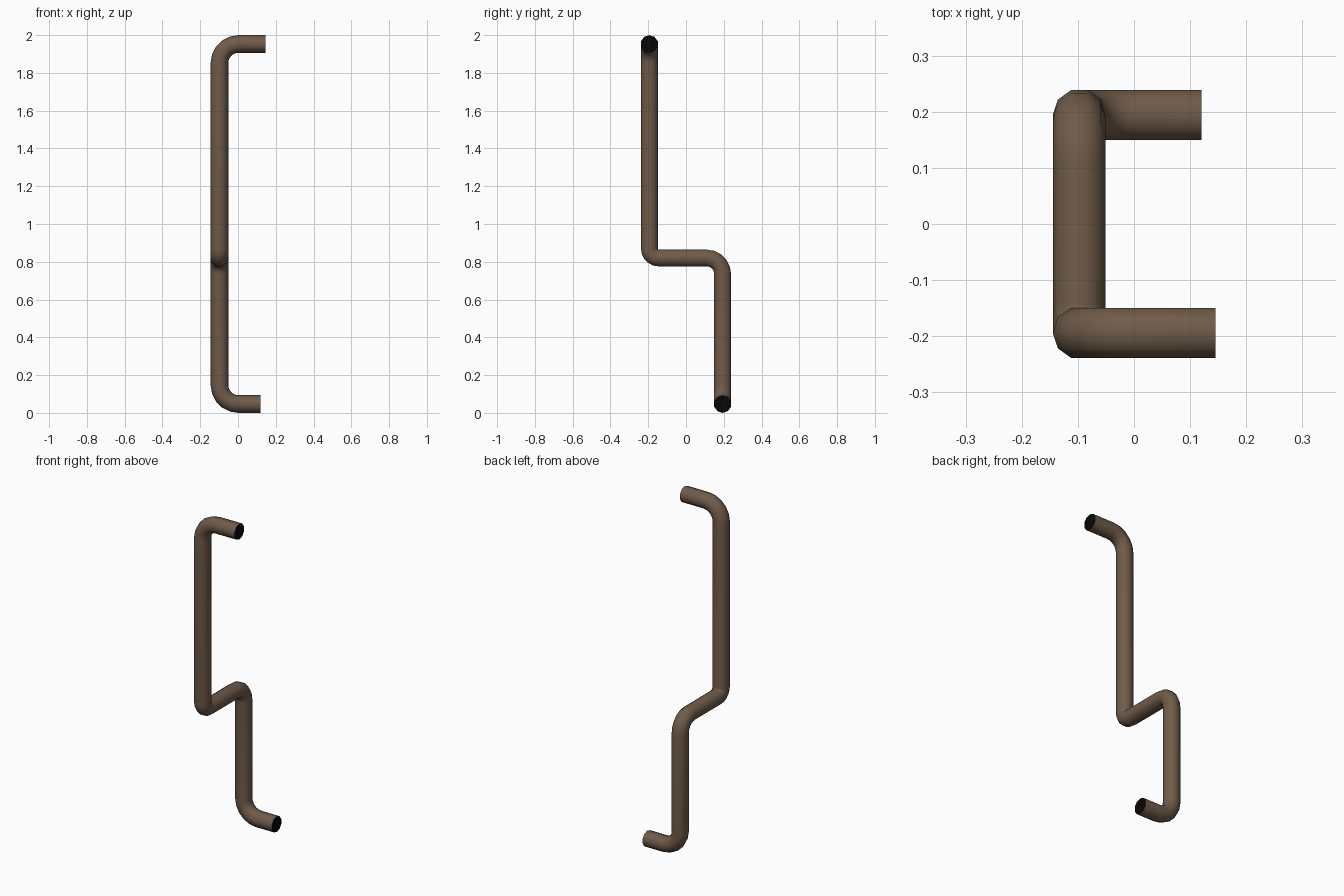
import bpy, bmesh, math
from mathutils import Vector, Quaternion

if "Cube" in bpy.data.objects:
    bpy.data.objects.remove(bpy.data.objects["Cube"])

R, SIDES, ARC = 0.0468, 10, 5


def material(name, rgb):
    m = bpy.data.materials.new(name)
    m.diffuse_color = (*rgb, 1)
    m.use_nodes = True
    m.node_tree.nodes["Principled BSDF"].inputs["Base Color"].default_value = m.diffuse_color
    return m


# Centre line corners with a bend radius for each
path = [((0.145, -0.194, 1.953), 0), ((-0.098, -0.194, 1.953), 0.10),
        ((-0.098, -0.194, 0.82), 0.05), ((-0.098, 0.194, 0.82), 0.085),
        ((-0.098, 0.194, 0.0468), 0.10), ((0.12, 0.194, 0.0468), 0)]
pts = [Vector(p) for p, _ in path]
bm = bmesh.new()
rings = []


def add_ring(center, u, v):
    rings.append([bm.verts.new(center + R * (math.cos(a) * u + math.sin(a) * v))
                  for a in (2 * math.pi * i / SIDES for i in range(SIDES))])


# Rings along the pipe, turning the cross-section through each bend
d = (pts[1] - pts[0]).normalized()
u = Vector((0, 0, 1))
add_ring(pts[0], u, d.cross(u))
for i in range(1, len(pts) - 1):
    nxt = (pts[i + 1] - pts[i]).normalized()
    rad = path[i][1]
    axis = d.cross(nxt).normalized()
    pivot = pts[i] - d * rad + nxt * rad
    for k in range(ARC + 1):
        q = Quaternion(axis, math.pi / 2 * k / ARC)
        uu = q @ u
        add_ring(pivot + q @ (-nxt * rad), uu, (q @ d).cross(uu))
    u, d = uu, nxt
add_ring(pts[-1], u, d.cross(u))

# Pipe wall
for a, b in zip(rings, rings[1:]):
    for i in range(SIDES):
        j = (i + 1) % SIDES
        bm.faces.new((a[i], a[j], b[j], b[i]))
# Dark open ends
for ring in (rings[0], rings[-1]):
    bm.faces.new(ring).material_index = 1
bmesh.ops.recalc_face_normals(bm, faces=bm.faces[:])

mesh = bpy.data.meshes.new("bent_pipe")
bm.to_mesh(mesh)
bm.free()
mesh.materials.append(material("brown", (0.16, 0.105, 0.068)))
mesh.materials.append(material("black", (0.002, 0.002, 0.002)))
pipe = bpy.data.objects.new("bent_pipe", mesh)
bpy.context.collection.objects.link(pipe)
bpy.context.view_layer.objects.active = pipe
pipe.select_set(True)
bpy.ops.object.shade_smooth_by_angle(angle=math.radians(50))
